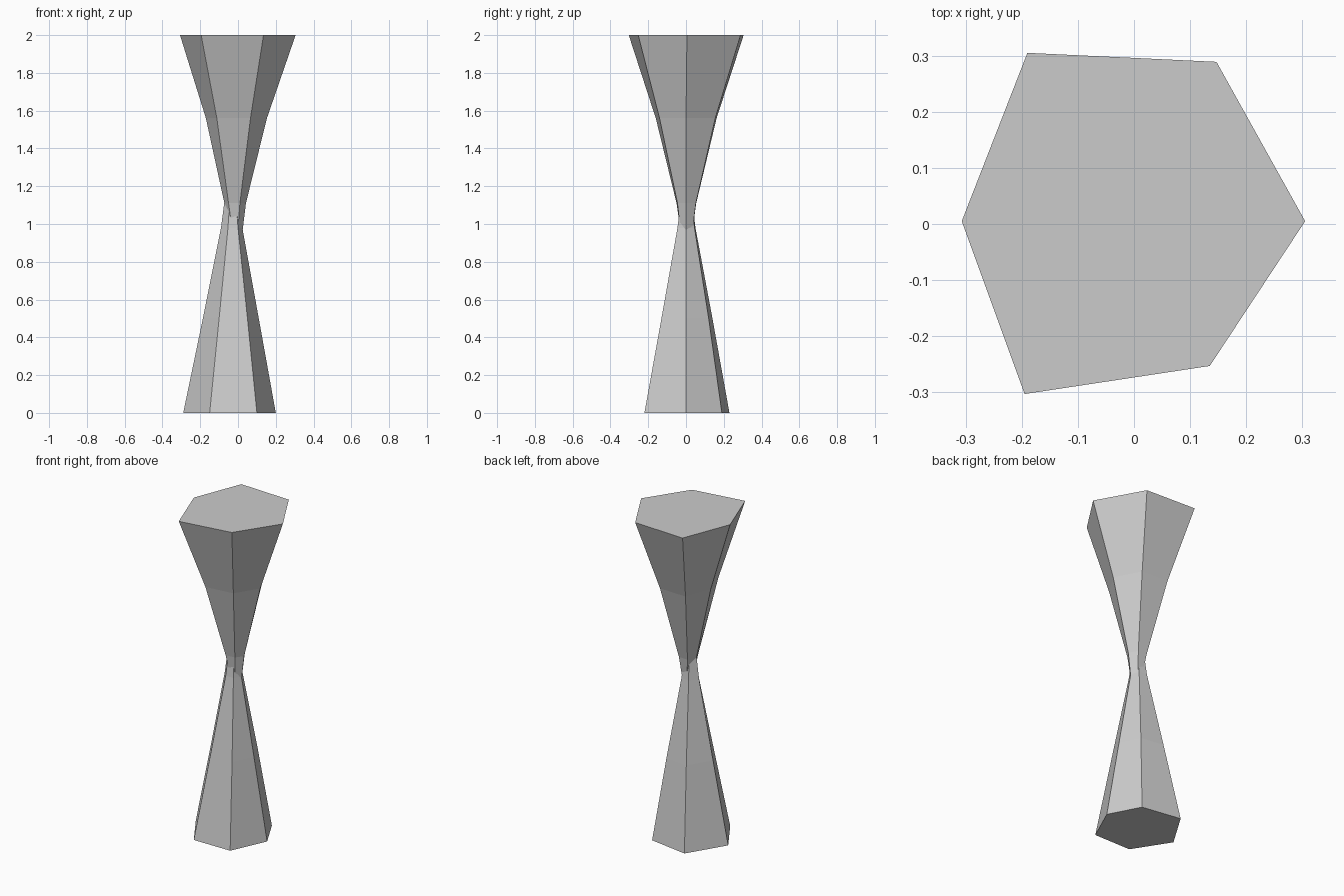
import bpy, bmesh

# corner order: right, back right, back left, left, front left, front right
def loft(name, rings):
    """Skin a stack of irregular hexagons, given as (z, corners)."""
    bm = bmesh.new()
    loops = [[bm.verts.new((x, y, z)) for x, y in pts] for z, pts in rings]
    for a, b in zip(loops, loops[1:]):
        for i in range(6):
            j = (i + 1) % 6
            bm.faces.new((a[i], a[j], b[j], b[i]))
    bm.faces.new(loops[0][::-1])
    bm.faces.new(loops[-1])
    bmesh.ops.recalc_face_normals(bm, faces=bm.faces)
    me = bpy.data.meshes.new(name)
    bm.to_mesh(me)
    bm.free()
    bpy.context.collection.objects.link(bpy.data.objects.new(name, me))


# Lower tapering half
loft("lower_stem", [
    (0.0, [(0.20, 0), (0.10, 0.19), (-0.15, 0.23), (-0.29, 0), (-0.15, -0.22), (0.10, -0.22)]),
    (0.5, [(0.11, 0), (0.05, 0.12), (-0.10, 0.14), (-0.186, 0), (-0.10, -0.13), (0.05, -0.13)]),
    (0.98, [(0.023, 0), (0.0, 0.045), (-0.053, 0.05), (-0.09, 0), (-0.053, -0.045), (0.0, -0.045)]),
    (1.11, [(0.01, 0), (-0.01, 0.03), (-0.045, 0.035), (-0.073, 0), (-0.045, -0.03), (-0.01, -0.03)]),
])

# Upper flaring half, overlapping at the waist
loft("upper_flare", [
    (0.97, [(0.025, 0), (0.0, 0.035), (-0.03, 0.035), (-0.045, 0), (-0.03, -0.03), (0.0, -0.03)]),
    (1.11, [(0.042, 0), (0.012, 0.052), (-0.048, 0.054), (-0.072, 0), (-0.05, -0.05), (0.01, -0.045)]),
    (1.56, [(0.153, 0), (0.07, 0.155), (-0.11, 0.162), (-0.17, 0), (-0.112, -0.16), (0.066, -0.14)]),
    (2.0, [(0.305, 0.005), (0.147, 0.289), (-0.19, 0.305), (-0.307, 0.005), (-0.195, -0.303), (0.135, -0.253)]),
])
